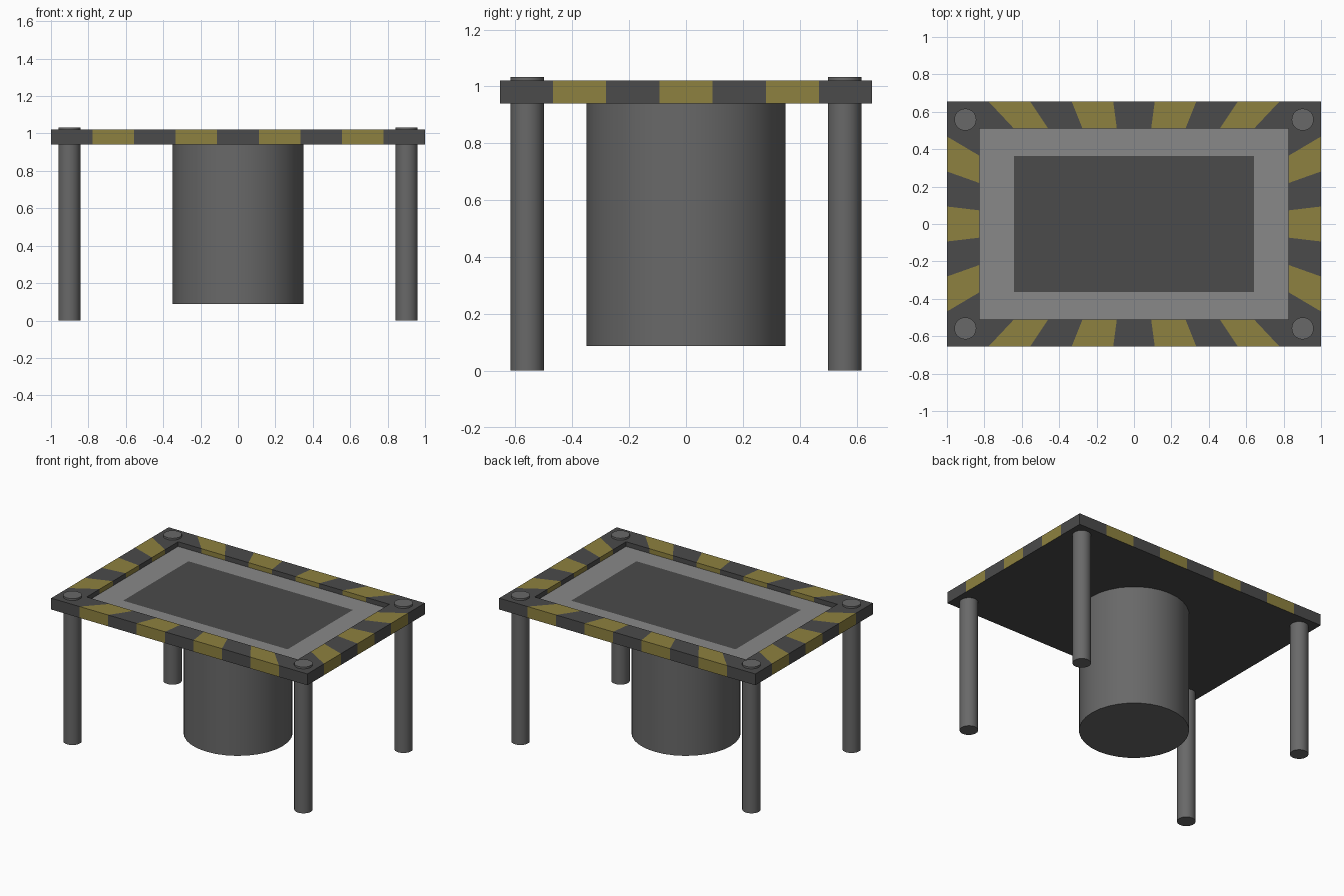
import bpy, bmesh, math

if "Cube" in bpy.data.objects:
    bpy.data.objects.remove(bpy.data.objects["Cube"])

NX, NY = 9, 7              # stripes along the long and short sides
TOP, UNDER, FLOOR = 1.02, 0.94, 0.987


def material(name, rgb):
    m = bpy.data.materials.new(name)
    m.diffuse_color = (*rgb, 1)
    m.use_nodes = True
    m.node_tree.nodes["Principled BSDF"].inputs["Base Color"].default_value = m.diffuse_color
    return m


dark = material("dark_grey", (0.07, 0.07, 0.07))
yellow = material("hazard_yellow", (0.27, 0.22, 0.05))
light = material("light_grey", (0.25, 0.25, 0.25))
steel = material("steel_grey", (0.14, 0.14, 0.14))


def ring(bm, hx, hy, z):
    """Counter-clockwise rectangle divided into the stripe segments."""
    pts = []
    corners = [(-hx, -hy), (hx, -hy), (hx, hy), (-hx, hy)]
    for s, n in enumerate((NX, NY, NX, NY)):
        (ax, ay), (bx, by) = corners[s], corners[(s + 1) % 4]
        pts += [bm.verts.new((ax + (bx - ax) * i / n, ay + (by - ay) * i / n, z))
                for i in range(n)]
    return pts


# Tabletop: striped rim around a sunken light border and dark panel
bm = bmesh.new()
stripe = [i % 2 for n in (NX, NY, NX, NY) for i in range(n)]
rings = [ring(bm, *r) for r in (
    (1, 0.655, UNDER), (1, 0.655, TOP), (0.825, 0.51, TOP),
    (0.825, 0.51, FLOOR), (0.642, 0.364, FLOOR))]
for k, (a, b) in enumerate(zip(rings, rings[1:])):
    for i in range(len(a)):
        j = (i + 1) % len(a)
        f = bm.faces.new((a[i], a[j], b[j], b[i]))
        f.material_index = 2 if k == 3 else stripe[i]
bm.faces.new(rings[-1])
bm.faces.new(rings[0][::-1])
mesh = bpy.data.meshes.new("tabletop")
bm.to_mesh(mesh)
bm.free()
for m in (dark, yellow, light):
    mesh.materials.append(m)
bpy.context.collection.objects.link(bpy.data.objects.new("tabletop", mesh))


def cylinder(name, x, y, r, z0, z1):
    bpy.ops.mesh.primitive_cylinder_add(vertices=32, radius=r, depth=z1 - z0,
                                        location=(x, y, (z0 + z1) / 2))
    ob = bpy.context.object
    ob.name = name
    ob.data.materials.append(steel)
    bpy.ops.object.shade_smooth_by_angle(angle=math.radians(30))


# Hanging drum under the table
cylinder("drum", 0, 0, 0.35, 0.087, 0.95)

# Corner legs, poking slightly through the rim
for sx, side in ((-1, "left"), (1, "right")):
    for sy, end in ((-1, "front"), (1, "back")):
        cylinder(f"{end}_{side}_leg", sx * 0.902, sy * 0.558, 0.059, 0, 1.033)
